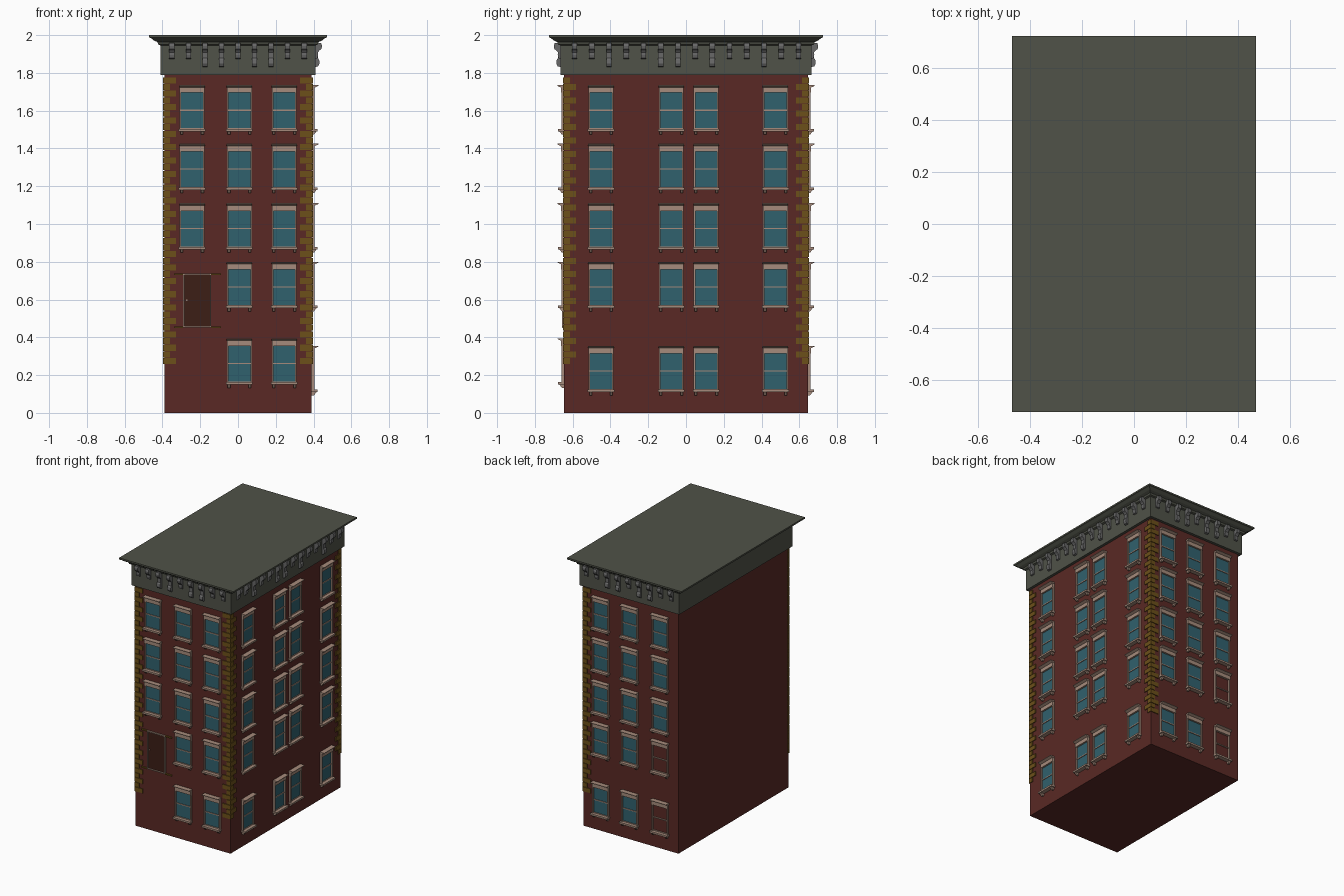
import bpy, bmesh
from mathutils import Matrix, Vector

if "Cube" in bpy.data.objects:
    bpy.data.objects.remove(bpy.data.objects["Cube"])

HX, HY = 0.39, 0.645


def material(name, rgb):
    m = bpy.data.materials.new(name)
    m.diffuse_color = (*rgb, 1)
    m.use_nodes = True
    m.node_tree.nodes["Principled BSDF"].inputs["Base Color"].default_value = m.diffuse_color
    return m


BRICK = material("brick", (0.10, 0.022, 0.018))
STONE = material("trim_stone", (0.38, 0.26, 0.20))
GLASS = material("glass", (0.03, 0.12, 0.155))
QUOIN = material("quoin_stone", (0.15, 0.08, 0.01))
METAL = material("cornice_paint", (0.08, 0.085, 0.065))
GREY = material("bracket_paint", (0.14, 0.14, 0.14))
DOOR = material("door_wood", (0.045, 0.013, 0.008))

# Wall frames: local (u along wall, v outward, z up)
def wall(u, v, origin):
    m = Matrix.Identity(4)
    m.col[0] = (*u, 0, 0)
    m.col[1] = (*v, 0, 0)
    m.col[3] = (*origin, 0, 1)
    return m


FRONT = wall((1, 0), (0, -1), (0, -HY))
RIGHT = wall((0, 1), (1, 0), (HX, 0))
BACK = wall((1, 0), (0, 1), (0, HY))
WORLD = Matrix.Identity(4)

parts = {}


def get(name, mat):
    if name not in parts:
        parts[name] = (bmesh.new(), mat)
    return parts[name][0]


def box(name, mat, frame, u0, u1, v0, v1, z0, z1):
    prism(name, mat, frame, u0, u1, [(v0, z0), (v1, z0), (v1, z1), (v0, z1)])


def prism(name, mat, frame, u0, u1, profile):
    """Extrude a (v, z) outline from u0 to u1."""
    bm = get(name, mat)
    a = [bm.verts.new(frame @ Vector((u0, v, z))) for v, z in profile]
    b = [bm.verts.new(frame @ Vector((u1, v, z))) for v, z in profile]
    bm.faces.new(a)
    bm.faces.new(b)
    for i in range(len(a)):
        j = (i + 1) % len(a)
        bm.faces.new((a[i], a[j], b[j], b[i]))


# Brick body
box("brick_body", BRICK, WORLD, -HX, HX, -HY, HY, 0, 1.80)

# Cornice: frieze and flared crown as stacked rectangular rings
bm = get("cornice", METAL)
rings = []
for o, z in [(0.02, 1.79), (0.02, 1.945), (0.032, 1.95), (0.036, 1.963),
             (0.055, 1.972), (0.072, 1.985), (0.08, 1.988), (0.08, 2.0)]:
    x, y = HX + o, HY + o
    rings.append([bm.verts.new((sx * x, sy * y, z))
                  for sx, sy in ((-1, -1), (1, -1), (1, 1), (-1, 1))])
for lo, hi in zip(rings, rings[1:]):
    for i in range(4):
        j = (i + 1) % 4
        bm.faces.new((lo[i], lo[j], hi[j], hi[i]))
bm.faces.new(rings[0])
bm.faces.new(rings[-1])


# Scroll brackets under the crown
def bracket(frame, u, large):
    w, z = 0.014, 1.958
    head = [(0.015, z), (0.05, z), (0.055, z - 0.015), (0.052, z - 0.032),
            (0.04, z - 0.04), (0.033, z - 0.05)]
    if large:
        tail = [(0.033, z - 0.08), (0.04, z - 0.09), (0.042, z - 0.108),
                (0.034, z - 0.123), (0.015, z - 0.128)]
    else:
        tail = [(0.034, z - 0.062), (0.03, z - 0.08), (0.015, z - 0.085)]
    prism("cornice_brackets", GREY, frame, u - w, u + w, head + tail)


for frame in (FRONT, BACK):
    for i in range(9):
        bracket(frame, -0.35 + 0.0875 * i, i in (2, 3, 5, 6))
for i in range(14):
    bracket(RIGHT, -0.59 + 0.0912 * i, i in (2, 5, 6, 8, 11))


# Sash window with lintel, sill and corbels; z = top of the lintel
def window(frame, u, z, glazed=True):
    def part(name, mat, a, b, v, lo, hi):
        box(name, mat, frame, u + a, u + b, -0.005, v, z + lo, z + hi)
    if glazed:
        part("window_glass", GLASS, -0.06, 0.06, 0.003, -0.23, -0.03)
    part("window_lintels", STONE, -0.066, 0.066, 0.016, -0.04, -0.008)
    prism("window_lintel_caps", STONE, frame, u - 0.068, u + 0.068,
          [(-0.005, z - 0.012), (0.018, z - 0.012), (0.036, z - 0.004),
           (0.036, z), (-0.005, z)])
    for s in (-1, 1):
        a, b = sorted((s * 0.066, s * 0.058))
        part("window_jambs", STONE, a, b, 0.014, -0.232, -0.04)
        a, b = sorted((s * 0.062, s * 0.048))
        prism("sill_corbels", STONE, frame, u + a, u + b,
              [(-0.005, z - 0.262), (0.012, z - 0.262),
               (0.026, z - 0.244), (-0.005, z - 0.244)])
    part("window_rails", STONE, -0.06, 0.06, 0.008, -0.137, -0.130)
    part("window_rails", STONE, -0.06, 0.06, 0.008, -0.234, -0.228)
    part("window_sills", STONE, -0.071, 0.071, 0.032, -0.245, -0.232)


COLS = (-0.243, 0.007, 0.245)
for r, z in enumerate((1.735, 1.425, 1.11, 0.80, 0.395)):
    for c, x in enumerate(COLS):
        if c > 0 or r < 3:
            window(FRONT, x, z)
for r, z in enumerate((1.735, 1.425, 1.11, 0.80, 0.355)):
    for y in (-0.45, -0.078, 0.107, 0.473):
        window(RIGHT, y, z)
    for c, x in enumerate(COLS):
        window(BACK, x, z, glazed=c > 0 or r < 3)

# Quoins at three corners, alternating long and short arms
LONG, SHORT, T = 0.062, 0.03, 0.006
for i in range(43):
    z = 0.258 + 0.0354 * i
    z1 = z + 0.032
    a, b = (LONG, SHORT) if i % 2 == 0 else (SHORT, LONG)
    box("quoins", QUOIN, FRONT, -HX - T, -HX + a, -0.01, T, z, z1)
    for frame, s in ((FRONT, -1), (BACK, 1)):
        box("quoins", QUOIN, frame, HX - a, HX + T, -0.001, T, z, z1)
        lo, hi = sorted((s * HY, s * (HY - b)))
        box("quoins", QUOIN, RIGHT, lo, hi, -0.001, T, z, z1)

# Front door with frame, stone bands and knob
box("door", DOOR, FRONT, -0.285, -0.147, -0.005, 0.003, 0.458, 0.73)
for a, b, lo, hi in ((-0.29, -0.283, 0.455, 0.737), (-0.149, -0.142, 0.455, 0.737),
                     (-0.29, -0.142, 0.729, 0.737), (-0.29, -0.142, 0.453, 0.459)):
    box("door_frame", STONE, FRONT, a, b, -0.005, 0.012, lo, hi)
for z in (0.449, 0.729):
    for a, b in ((-0.34, -0.29), (-0.142, -0.09)):
        box("door_bands", QUOIN, FRONT, a, b, -0.005, 0.01, z, z + 0.009)
box("door_knob", STONE, FRONT, -0.275, -0.268, 0.0, 0.01, 0.593, 0.601)

# Turn the collected geometry into named objects
for name, (bm, mat) in parts.items():
    bmesh.ops.recalc_face_normals(bm, faces=bm.faces)
    me = bpy.data.meshes.new(name)
    bm.to_mesh(me)
    bm.free()
    me.materials.append(mat)
    bpy.context.collection.objects.link(bpy.data.objects.new(name, me))
